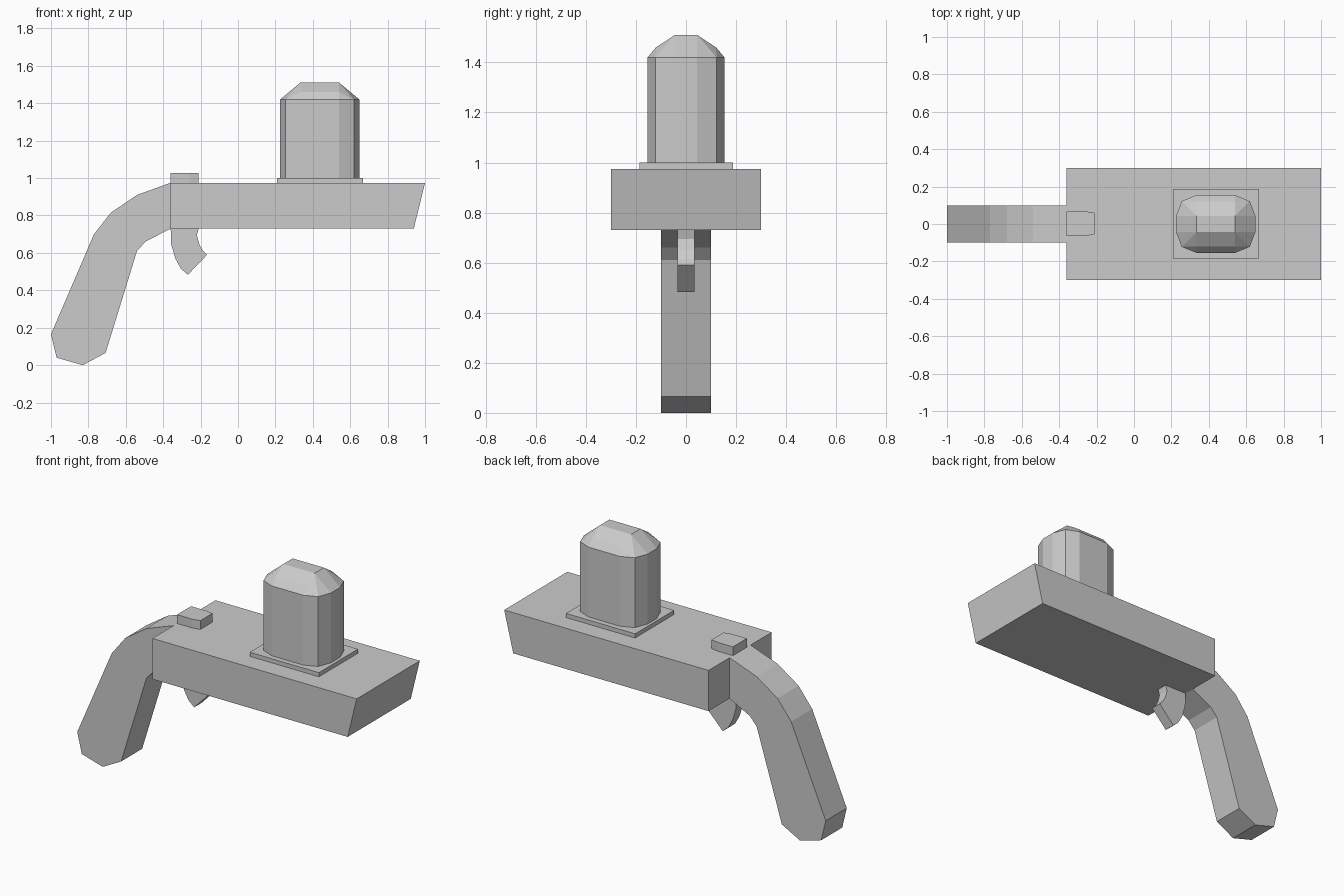
import bpy
import bmesh

if "Cube" in bpy.data.objects:
    bpy.data.objects.remove(bpy.data.objects["Cube"])


def finish(bm, name):
    bmesh.ops.recalc_face_normals(bm, faces=bm.faces)
    mesh = bpy.data.meshes.new(name)
    bm.to_mesh(mesh)
    bm.free()
    obj = bpy.data.objects.new(name, mesh)
    bpy.context.collection.objects.link(obj)
    return obj


def extrude_points(name, points, offset):
    """Fill a flat outline and extrude it along offset."""
    bm = bmesh.new()
    face = bm.faces.new([bm.verts.new(p) for p in points])
    result = bmesh.ops.extrude_face_region(bm, geom=[face], use_keep_orig=True)
    verts = [g for g in result["geom"] if isinstance(g, bmesh.types.BMVert)]
    bmesh.ops.translate(bm, verts=verts, vec=offset)
    return finish(bm, name)


def side_profile(name, profile, half_width):
    return extrude_points(name, [(x, -half_width, z) for x, z in profile],
                          (0, 2 * half_width, 0))


def plan_profile(name, plan, z0, z1):
    return extrude_points(name, [(x, y, z0) for x, y in plan], (0, 0, z1 - z0))


# Main body with slanted nose
side_profile("body", [(-0.36, 0.73), (0.94, 0.73), (1.0, 0.975), (-0.36, 0.975)], 0.3)

# Curved grip
side_profile("grip", [
    (-0.36, 0.975), (-0.54, 0.91), (-0.68, 0.815), (-0.77, 0.70), (-1.0, 0.165),
    (-0.97, 0.04), (-0.83, 0.0), (-0.708, 0.065), (-0.54, 0.61), (-0.495, 0.66),
    (-0.36, 0.73)], 0.1)

# Trigger
side_profile("trigger", [
    (-0.36, 0.73), (-0.357, 0.645), (-0.335, 0.57), (-0.305, 0.515), (-0.268, 0.483),
    (-0.165, 0.59), (-0.19, 0.615), (-0.208, 0.65), (-0.22, 0.695), (-0.21, 0.73)], 0.034)

# Rear sight block
plan_profile("rear_sight", [
    (-0.36, -0.065), (-0.26, -0.065), (-0.212, -0.055), (-0.212, 0.06),
    (-0.26, 0.068), (-0.36, 0.068)], 0.975, 1.028)

# Tank base plate
plan_profile("tank_plate", [
    (0.208, -0.185), (0.668, -0.185), (0.668, 0.187), (0.208, 0.187)], 0.975, 1.0)

# Tank: twelve-sided wall with a faceted dome, mirrored quarter outline
cx = 0.437
rim = [(0.212, 0.043), (0.182, 0.122), (0.104, 0.154)]
levels = [(x, y, z) for x, y in rim for z in (1.0, 1.42)]
levels += [(0.104, 0.12, 1.46), (0.104, 0.044, 1.51)]
bm = bmesh.new()
for sx in (-1, 1):
    for sy in (-1, 1):
        for x, y, z in levels:
            bm.verts.new((cx + sx * x, sy * y, z))
bmesh.ops.convex_hull(bm, input=bm.verts)
bmesh.ops.dissolve_limit(bm, angle_limit=0.01, verts=bm.verts, edges=bm.edges)
finish(bm, "tank")
